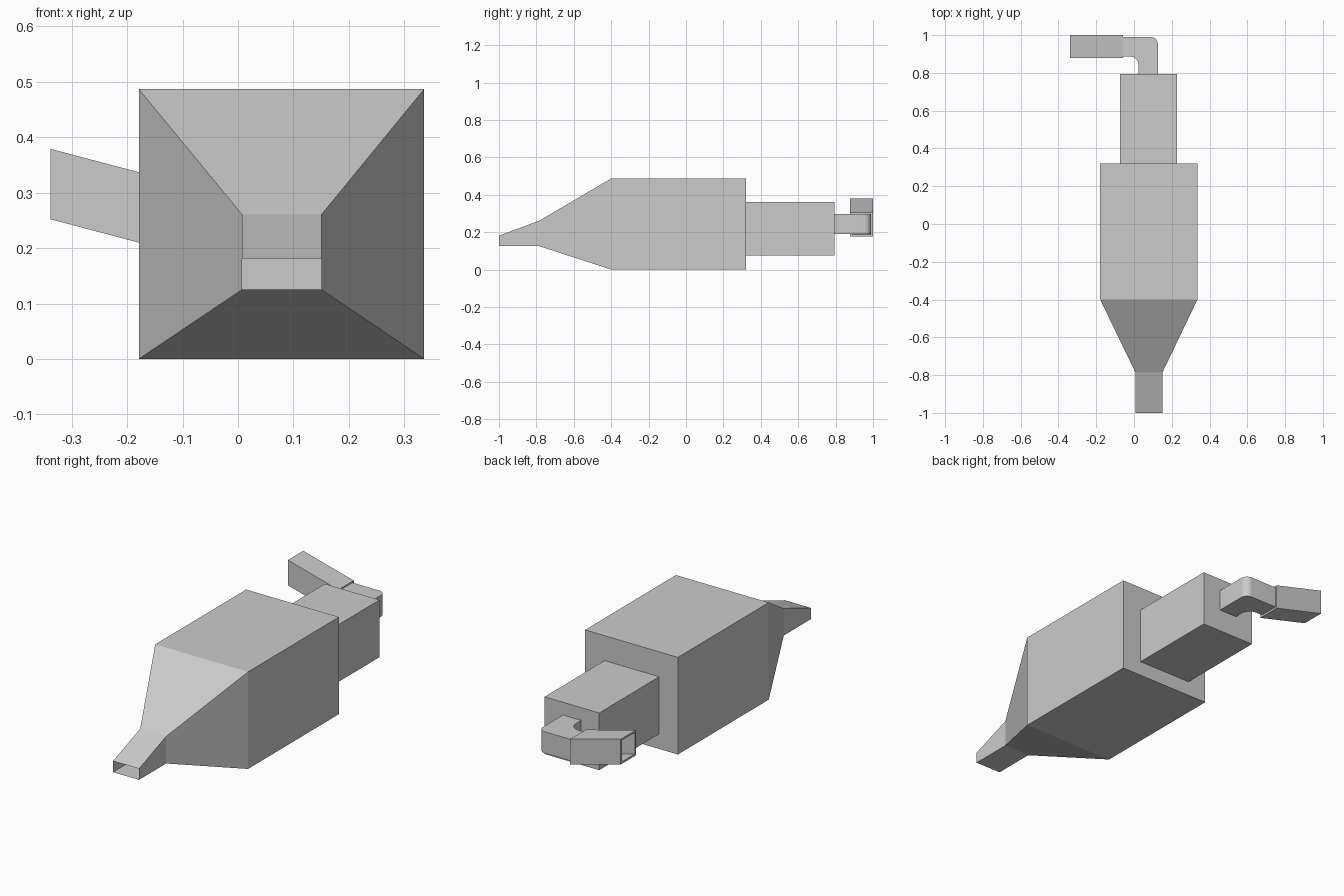
import bpy, bmesh, math

if "Cube" in bpy.data.objects:
    bpy.data.objects.remove(bpy.data.objects["Cube"])


def loft(name, rings, cap_start=False, cap_end=False, closed=False, smooth=False):
    """Skin a series of equal-sized rings into one mesh object."""
    bm = bmesh.new()
    vs = [[bm.verts.new(p) for p in r] for r in rings]
    pairs = list(zip(vs, vs[1:]))
    if closed:
        pairs.append((vs[-1], vs[0]))
    for a, b in pairs:
        n = len(a)
        for i in range(n):
            j = (i + 1) % n
            bm.faces.new((a[i], a[j], b[j], b[i]))
    if cap_start:
        bm.faces.new(vs[0])
    if cap_end:
        bm.faces.new(vs[-1])
    bmesh.ops.recalc_face_normals(bm, faces=bm.faces[:])
    mesh = bpy.data.meshes.new(name)
    bm.to_mesh(mesh)
    bm.free()
    ob = bpy.data.objects.new(name, mesh)
    bpy.context.collection.objects.link(ob)
    if smooth:
        bpy.ops.object.select_all(action='DESELECT')
        ob.select_set(True)
        bpy.context.view_layer.objects.active = ob
        bpy.ops.object.shade_smooth_by_angle(angle=math.radians(30))
    return ob


def rect_y(y, x0, x1, z0, z1):
    return [(x0, y, z0), (x1, y, z0), (x1, y, z1), (x0, y, z1)]


def rect_x(x, y0, y1, z0, z1):
    return [(x, y0, z0), (x, y1, z0), (x, y1, z1), (x, y0, z1)]


# Main housing with tapered, open nozzle
loft("main_housing", [
    rect_y(-1.0, 0.007, 0.151, 0.125, 0.181),
    rect_y(-0.785, 0.007, 0.151, 0.125, 0.261),
    rect_y(-0.4, -0.179, 0.336, 0.0, 0.487),
    rect_y(0.32, -0.179, 0.336, 0.0, 0.487),
], cap_end=True)

# Smaller rear box
loft("rear_box", [
    rect_y(0.32, -0.075, 0.228, 0.075, 0.362),
    rect_y(0.795, -0.075, 0.228, 0.075, 0.362),
], cap_start=True, cap_end=True)


# Rounded elbow duct turning towards -x
def bend(x, y, r, steps=10):
    """Path along +y at x, rounded by r, then along -x at y."""
    pts = [(x, 0.795)]
    for i in range(steps + 1):
        a = math.pi / 2 * i / steps
        pts.append((x - r + r * math.cos(a), y - r + r * math.sin(a)))
    return pts + [(-0.06, y)]


Z0, Z1 = 0.19, 0.298
loft("elbow_duct", [
    [(*i, Z0), (*o, Z0), (*o, Z1), (*i, Z1)]
    for i, o in zip(bend(0.025, 0.888, 0.05), bend(0.126, 0.99, 0.037))
], smooth=True)

# Inclined outlet sleeve with wall thickness
T = 0.01
OUT = [(-0.058, 0.178, 0.305), (-0.338, 0.252, 0.379)]
outer = [rect_x(x, 0.878, 1.0, a, b) for x, a, b in OUT]
inner = [rect_x(x, 0.878 + T, 1.0 - T, a + T, b - T) for x, a, b in OUT]
loft("outlet_sleeve", outer + inner[::-1], closed=True)
